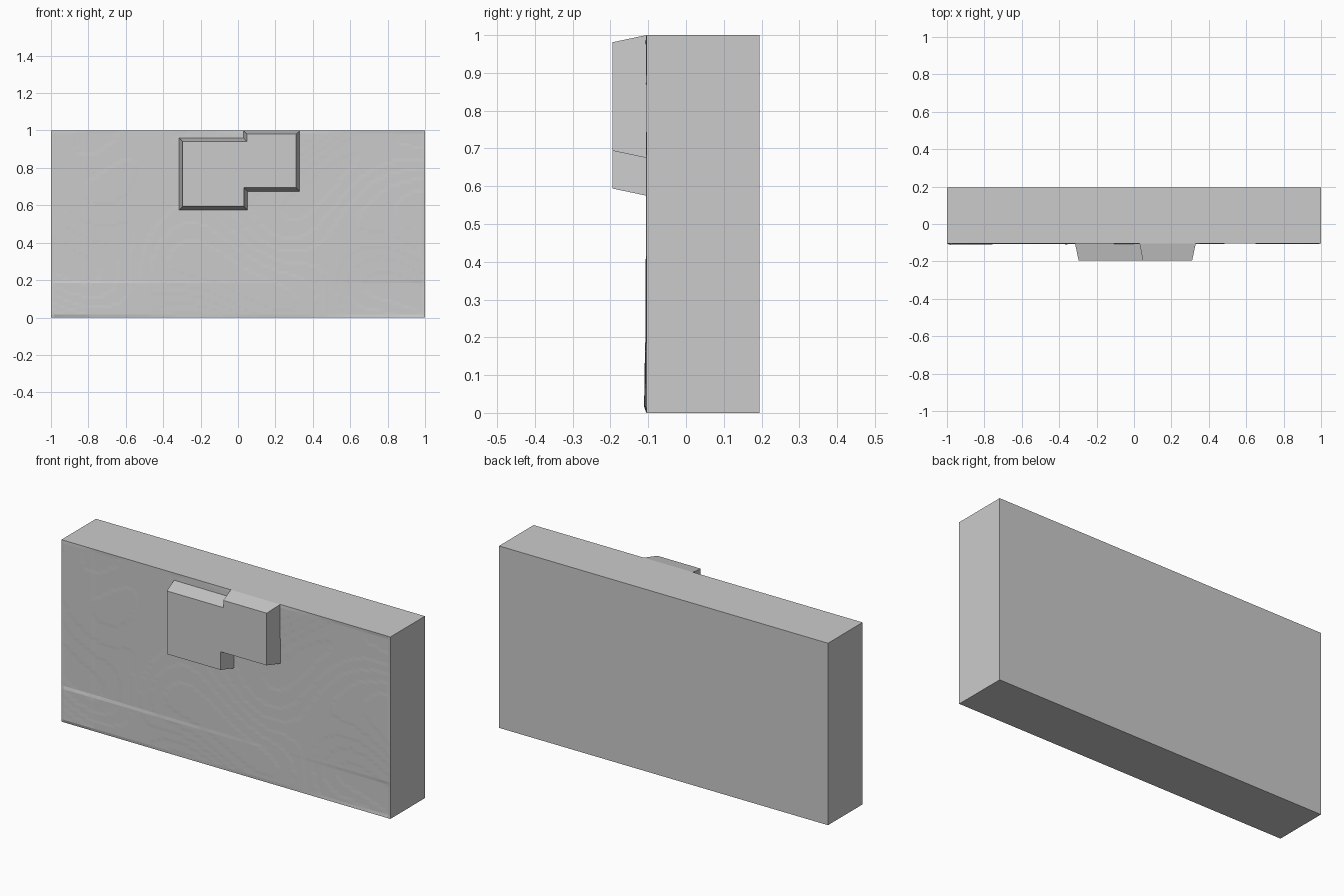
import bpy
import bmesh
import math

FRONT, BACK = -0.105, 0.195
TIP = -0.195
COLS, ROWS = 120, 60

if "Cube" in bpy.data.objects:
    bpy.data.objects.remove(bpy.data.objects["Cube"], do_unlink=True)

grey = bpy.data.materials.new("plain grey")
grey.use_nodes = True
colour = (0.6, 0.6, 0.6, 1)
grey.diffuse_color = colour
grey.node_tree.nodes["Principled BSDF"].inputs["Base Color"].default_value = colour


def finish(name, bm):
    """Turn a bmesh into a flat shaded grey object."""
    bmesh.ops.recalc_face_normals(bm, faces=bm.faces)
    mesh = bpy.data.meshes.new(name)
    bm.to_mesh(mesh)
    bm.free()
    mesh.materials.append(grey)
    obj = bpy.data.objects.new(name, mesh)
    bpy.context.collection.objects.link(obj)
    return obj


def relief(x, z):
    """Shallow terraces, with a faint ledge along the bottom."""
    wave = (math.sin(4 * x + 3 * math.sin(3 * z))
            + math.sin(7 * z - 2 * x + math.sin(6 * x)))
    height = 0.0006 * round(1.5 * wave)
    if z < 0.195:
        height += 0.001 - 0.003 * x
    if x < -0.8:
        height += 0.0008
    return height


# Wall slab: a finely terraced front skin, pulled back into a solid block
bm = bmesh.new()
bmesh.ops.create_grid(bm, x_segments=COLS, y_segments=ROWS, size=1)
for v in bm.verts:
    x, z = v.co.x, (v.co.y + 1) / 2
    on_rim = abs(x) > 0.999 or abs(z - 0.5) > 0.499
    v.co = (x, FRONT - (0 if on_rim else relief(x, z)), z)
rim = [e for e in bm.edges if e.is_boundary]
sides = bmesh.ops.extrude_edge_only(bm, edges=rim)["geom"]
for v in sides:
    if isinstance(v, bmesh.types.BMVert):
        v.co.y = BACK
bmesh.ops.holes_fill(bm, edges=[e for e in bm.edges if e.is_boundary], sides=0)
finish("wall_slab", bm)

# Raised block: stepped outline with sides tapering towards the front
base = [(-0.315, 0.575), (0.05, 0.575), (0.05, 0.675), (0.33, 0.675),
        (0.33, 1.0), (0.03, 1.0), (0.03, 0.96), (-0.315, 0.96)]
tip = [(-0.296, 0.594), (0.031, 0.594), (0.031, 0.694), (0.311, 0.694),
       (0.311, 0.981), (0.047, 0.981), (0.047, 0.941), (-0.296, 0.941)]
bm = bmesh.new()
inner = [bm.verts.new((x, FRONT + 0.01, z)) for x, z in base]
middle = [bm.verts.new((x, FRONT, z)) for x, z in base]
outer = [bm.verts.new((x, TIP, z)) for x, z in tip]
for a, b in ((inner, middle), (middle, outer)):
    for i in range(len(a)):
        j = (i + 1) % len(a)
        bm.faces.new((a[i], a[j], b[j], b[i]))
bm.faces.new(outer)
bm.faces.new(inner)
finish("raised_block", bm)
